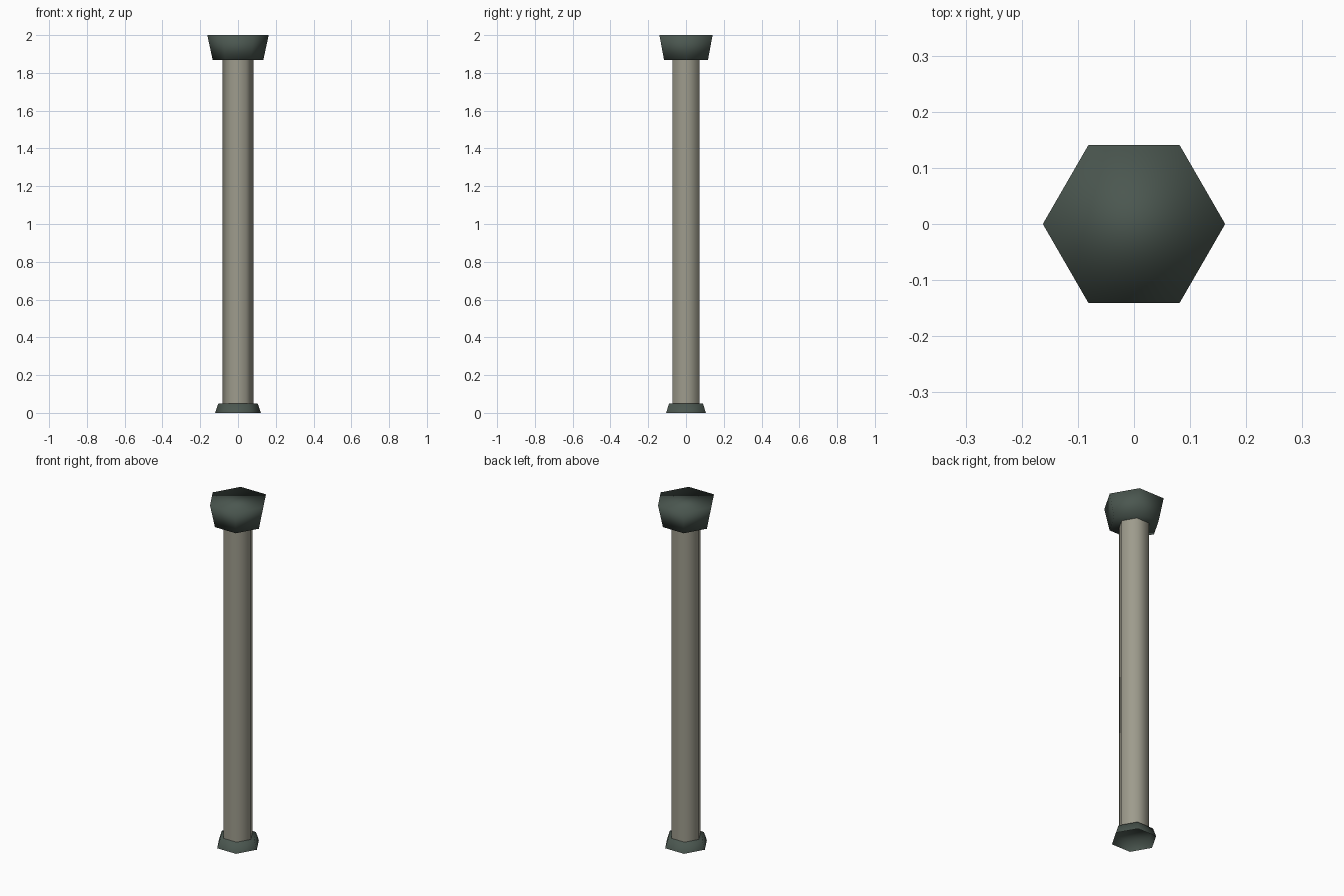
import bpy, bmesh, math

if "Cube" in bpy.data.objects:
    bpy.data.objects.remove(bpy.data.objects["Cube"])


def material(name, rgb):
    m = bpy.data.materials.new(name)
    m.diffuse_color = (*rgb, 1.0)
    m.use_nodes = True
    m.node_tree.nodes["Principled BSDF"].inputs["Base Color"].default_value = m.diffuse_color
    return m


dark_metal = material("dark green grey", (0.07, 0.095, 0.08))
stone = material("warm grey", (0.34, 0.33, 0.265))


def hex_part(name, z0, r0, z1, r1, mat, bottom=True, top=True):
    """Six-sided tapered prism, corners on the x axis, smooth shaded."""
    bm = bmesh.new()
    rings = []
    for z, r in ((z0, r0), (z1, r1)):
        rings.append([bm.verts.new((r * math.cos(i * math.pi / 3),
                                    r * math.sin(i * math.pi / 3), z))
                      for i in range(6)])
    lo, hi = rings
    for i in range(6):
        j = (i + 1) % 6
        bm.faces.new((lo[i], lo[j], hi[j], hi[i]))
    if bottom:
        bm.faces.new(lo[::-1])
    if top:
        bm.faces.new(hi)
    for f in bm.faces:
        f.smooth = True
    mesh = bpy.data.meshes.new(name)
    bm.to_mesh(mesh)
    bm.free()
    mesh.materials.append(mat)
    obj = bpy.data.objects.new(name, mesh)
    bpy.context.collection.objects.link(obj)
    return obj


# foot flange, hollow underneath
hex_part("base", 0.0, 0.121, 0.05, 0.104, dark_metal, bottom=False)
# shaft, an open tube between base and cap
hex_part("shaft", 0.05, 0.083, 1.868, 0.083, stone, bottom=False, top=False)
# flared head
hex_part("cap", 1.868, 0.134, 2.0, 0.1625, dark_metal)
